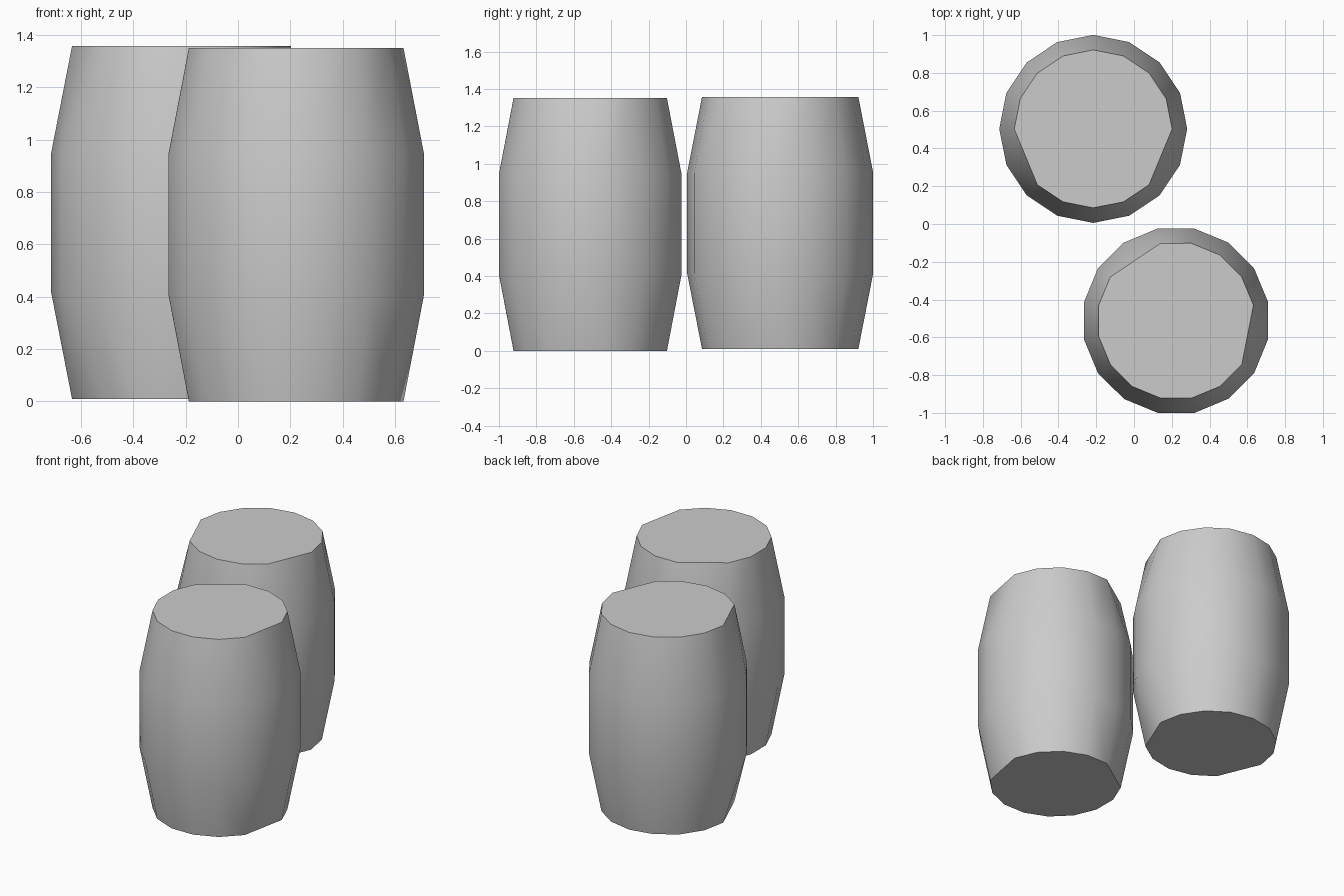
import bpy, bmesh
from math import cos, sin, radians

if "Cube" in bpy.data.objects:
    bpy.data.objects.remove(bpy.data.objects["Cube"])

SIDES = 16
R_END, R_MID = 0.418, 0.4975
SKIPPED = (9, 15)          # corners trimmed off both end rims


def barrel(name, x, y, turn, heights):
    bm = bmesh.new()
    rings = []
    for z, r in zip(heights, (R_END, R_MID, R_MID, R_END)):
        ring = []
        for i in range(SIDES):
            if r == R_END and i in SKIPPED:
                ring.append(None)
                continue
            a = radians(turn + i * 360 / SIDES)
            ring.append(bm.verts.new((x + r * cos(a), y + r * sin(a), z)))
        rings.append(ring)
    low, mid_low, mid_high, high = rings

    # straight middle band
    for i in range(SIDES):
        j = (i + 1) % SIDES
        bm.faces.new((mid_low[i], mid_low[j], mid_high[j], mid_high[i]))

    # tapered bands, with triangles around each trimmed corner
    for mid, end in ((mid_low, low), (mid_high, high)):
        for i in range(SIDES):
            j = (i + 1) % SIDES
            corners = [v for v in (mid[i], mid[j], end[j], end[i]) if v]
            bm.faces.new(corners)
            if end[i] is None:
                bm.faces.new((mid[i], end[j], end[i - 1]))
        # flat lid
        bm.faces.new([v for v in end if v])

    bmesh.ops.recalc_face_normals(bm, faces=bm.faces[:])
    mesh = bpy.data.meshes.new(name)
    bm.to_mesh(mesh)
    bm.free()
    obj = bpy.data.objects.new(name, mesh)
    bpy.context.collection.objects.link(obj)
    bpy.ops.object.select_all(action='DESELECT')
    obj.select_set(True)
    bpy.context.view_layer.objects.active = obj
    bpy.ops.object.shade_smooth_by_angle(angle=radians(30))


# two barrels standing side by side, the front one turned
barrel("back_barrel", -0.216, 0.5035, 0, (0.01, 0.415, 0.951, 1.358))
barrel("front_barrel", 0.2225, -0.512, 146.4, (0.0, 0.408, 0.945, 1.351))
